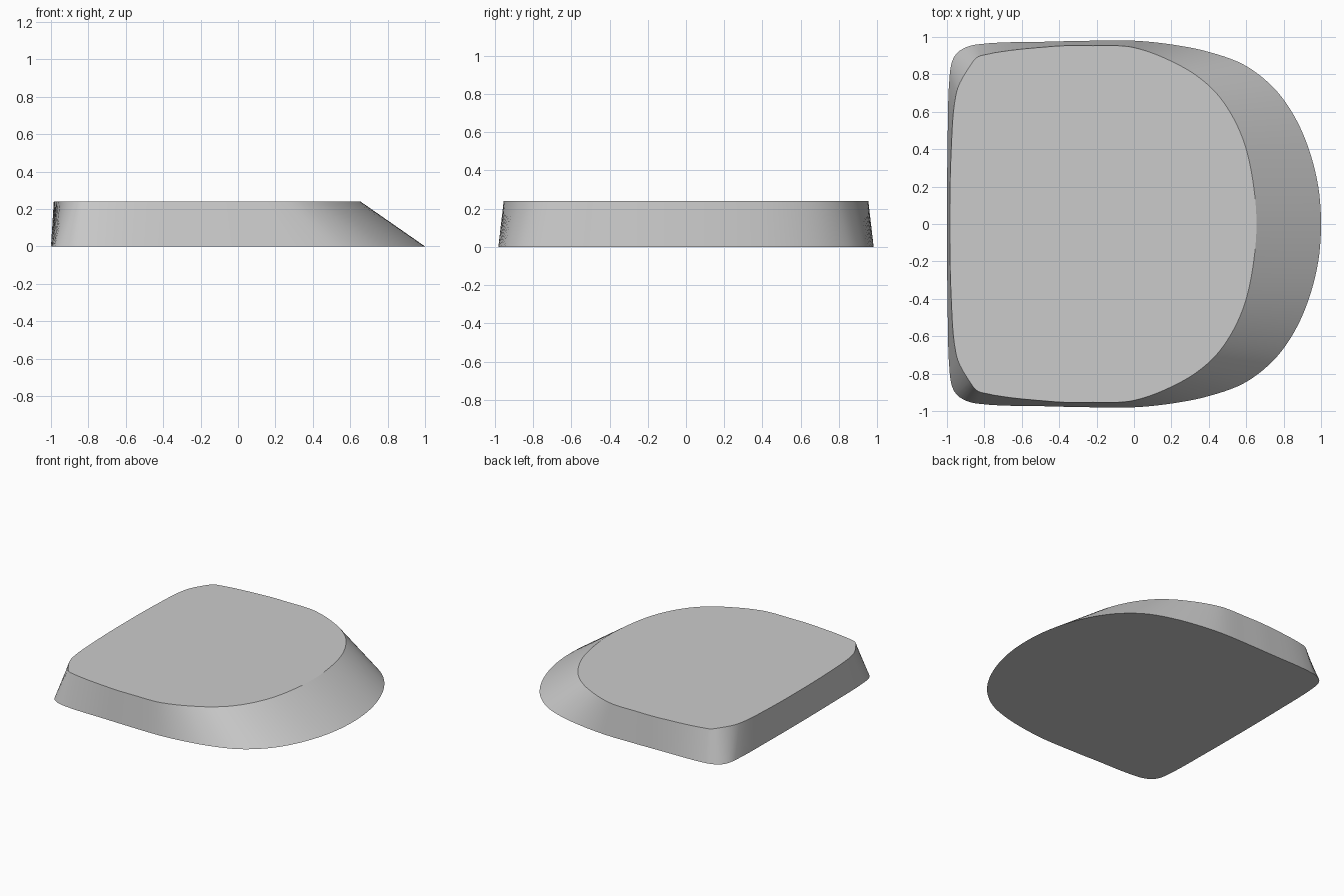
import bpy
import bmesh
from mathutils import Vector
from mathutils.geometry import interpolate_bezier

if "Cube" in bpy.data.objects:
    bpy.data.objects.remove(bpy.data.objects["Cube"], do_unlink=True)

HEIGHT = 0.24
STEPS = 5

# Half outlines from the sloped nose round to the flat end; matched point for point
BASE = [(1, 0), (0.985, 0.2), (0.935, 0.4), (0.855, 0.58), (0.745, 0.73), (0.59, 0.85),
        (0.4, 0.92), (0.2, 0.96), (0, 0.98), (-0.22, 0.98), (-0.45, 0.975), (-0.84, 0.96),
        (-0.95, 0.91), (-0.985, 0.8), (-0.997, 0.4), (-1, 0)]
TOP = [(0.655, 0), (0.64, 0.2), (0.6, 0.4), (0.535, 0.56), (0.44, 0.7), (0.325, 0.8),
       (0.2, 0.87), (0.08, 0.92), (-0.04, 0.95), (-0.22, 0.953), (-0.43, 0.95), (-0.82, 0.9),
       (-0.88, 0.84), (-0.95, 0.7), (-0.977, 0.4), (-0.985, 0)]


def smooth_loop(half, z):
    """Mirror a half outline in y and round it into a closed loop."""
    pts = [Vector((x, y, z)) for x, y in half]
    pts += [Vector((p.x, -p.y, z)) for p in reversed(pts[1:-1])]
    n = len(pts)
    tangents = [(pts[(i + 1) % n] - pts[i - 1]).normalized() for i in range(n)]
    loop = []
    for i in range(n):
        j = (i + 1) % n
        a, b = pts[i], pts[j]
        reach = (b - a).length / 3
        loop += interpolate_bezier(a, a + tangents[i] * reach,
                                   b - tangents[j] * reach, b, STEPS + 1)[:-1]
    return loop


# Plain grey surface
grey = bpy.data.materials.new("plain_grey")
grey.use_nodes = True
grey.diffuse_color = (0.6, 0.6, 0.6, 1)
grey.node_tree.nodes["Principled BSDF"].inputs["Base Color"].default_value = (0.6, 0.6, 0.6, 1)

# Wedge body: loft the base outline up to the smaller top outline
bm = bmesh.new()
lower = [bm.verts.new(p) for p in smooth_loop(BASE, 0)]
upper = [bm.verts.new(p) for p in smooth_loop(TOP, HEIGHT)]
count = len(lower)
for i in range(count):
    j = (i + 1) % count
    bm.faces.new((lower[i], lower[j], upper[j], upper[i]))
bm.faces.new(upper)
bm.faces.new(lower[::-1])
bmesh.ops.recalc_face_normals(bm, faces=bm.faces)

mesh = bpy.data.meshes.new("sloped_body")
bm.to_mesh(mesh)
bm.free()
mesh.materials.append(grey)
body = bpy.data.objects.new("sloped_body", mesh)
bpy.context.collection.objects.link(body)

# Smooth sides with sharp rims
bpy.ops.object.select_all(action="DESELECT")
body.select_set(True)
bpy.context.view_layer.objects.active = body
bpy.ops.object.shade_smooth_by_angle()
